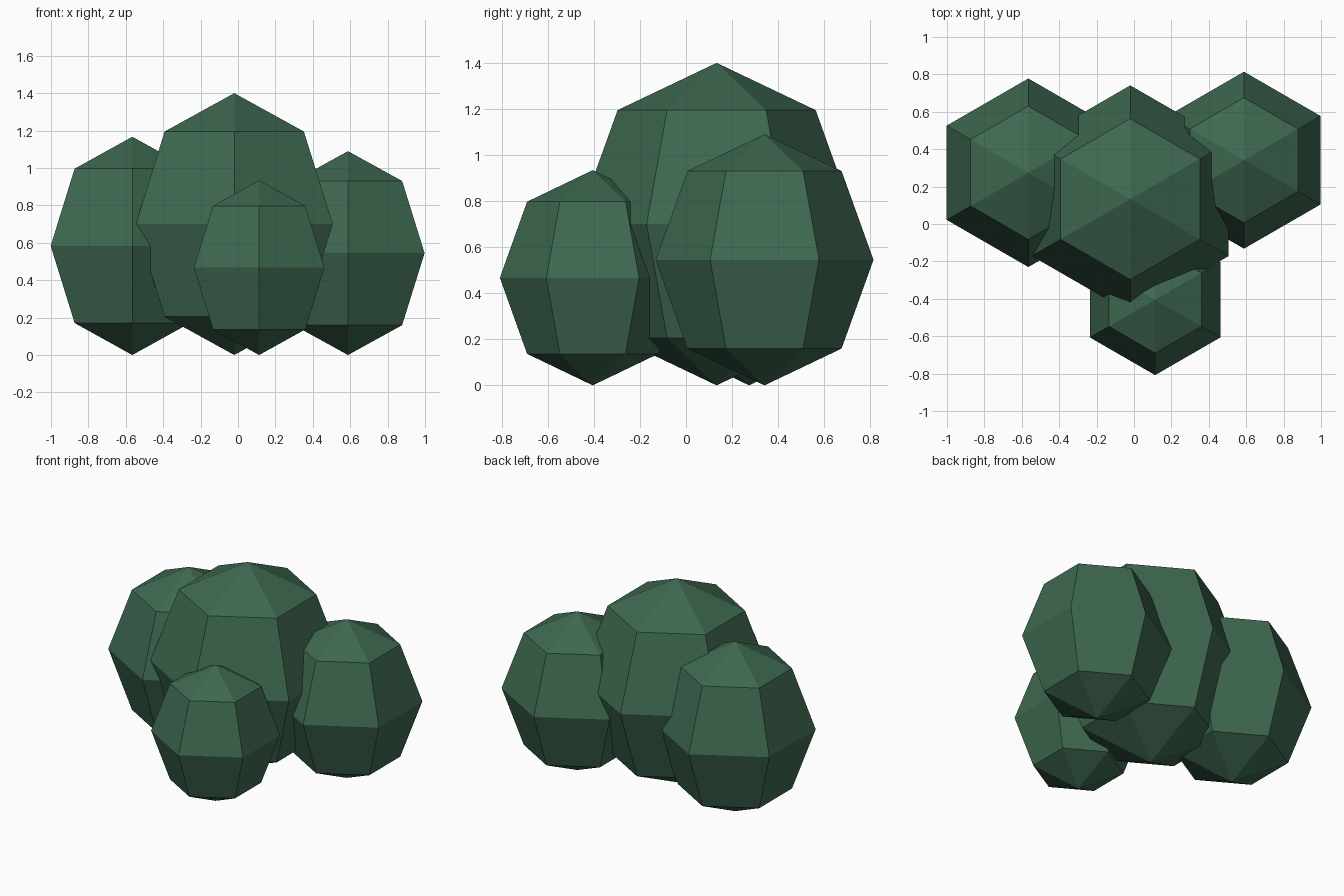
import bpy

cube = bpy.data.objects.get("Cube")
if cube:
    bpy.data.objects.remove(cube, do_unlink=True)

# Foliage colour
leaf = bpy.data.materials.new("dark_green_leaf")
leaf.use_nodes = True
green = (0.048, 0.138, 0.081, 1.0)
leaf.diffuse_color = green
leaf.node_tree.nodes["Principled BSDF"].inputs["Base Color"].default_value = green


def add_clump(name, x, y, radius, height):
    """Tall six-sided faceted ball resting on the ground."""
    bpy.ops.mesh.primitive_uv_sphere_add(
        segments=6, ring_count=4, radius=radius, location=(x, y, height / 2))
    clump = bpy.context.object
    clump.name = name
    clump.scale.z = height / 2 / radius
    clump.data.materials.append(leaf)
    bpy.ops.object.transform_apply(location=False, rotation=False, scale=True)
    bpy.ops.object.shade_flat()


# Four overlapping clumps of the bush
add_clump("bush_centre_clump", -0.02, 0.133, 0.608, 1.40)
add_clump("bush_right_clump", -0.565, 0.274, 0.504, 1.167)
add_clump("bush_left_clump", 0.588, 0.341, 0.473, 1.09)
add_clump("bush_front_clump", 0.113, -0.405, 0.403, 0.934)
